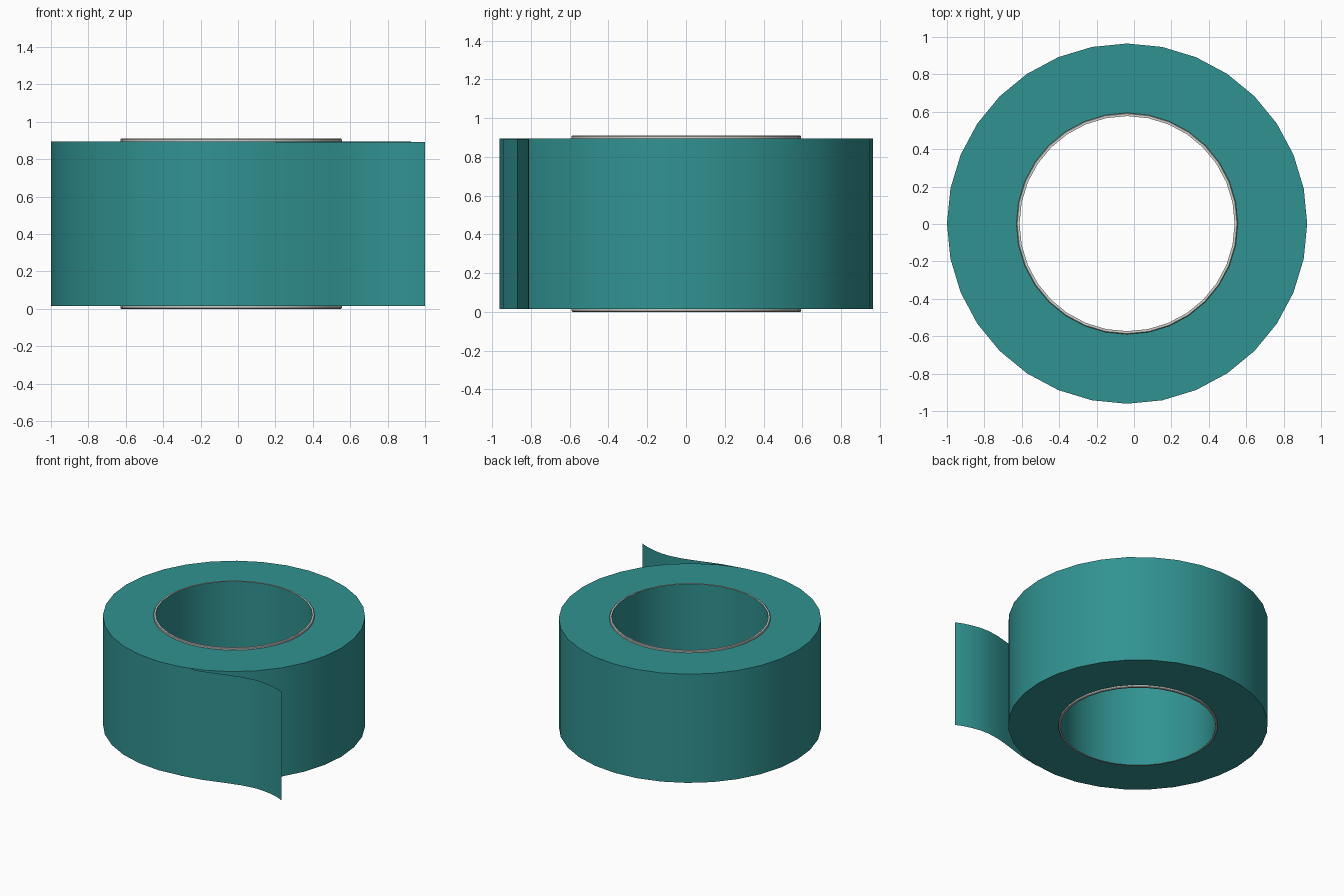
import bpy, bmesh, math

cube = bpy.data.objects.get("Cube")
if cube:
    bpy.data.objects.remove(cube, do_unlink=True)

SIDES = 32
CX, CY = -0.037, 0.002
OUTER, HOLE, CORE = 0.963, 0.575, 0.592
LOW, HIGH, TOP = 0.015, 0.895, 0.91


def material(name, rgb):
    mat = bpy.data.materials.new(name)
    mat.use_nodes = True
    mat.diffuse_color = (*rgb, 1)
    mat.node_tree.nodes["Principled BSDF"].inputs["Base Color"].default_value = (*rgb, 1)
    return mat


def finish(name, bm, mats, angle):
    mesh = bpy.data.meshes.new(name)
    bm.to_mesh(mesh)
    bm.free()
    obj = bpy.data.objects.new(name, mesh)
    bpy.context.collection.objects.link(obj)
    for mat in mats:
        mesh.materials.append(mat)
    bpy.ops.object.select_all(action='DESELECT')
    obj.select_set(True)
    bpy.context.view_layer.objects.active = obj
    bpy.ops.object.shade_smooth_by_angle(angle=math.radians(angle))
    return obj


def lathe(profile, sides=SIDES):
    """Revolve a closed (radius, height) profile about the roll axis."""
    bm = bmesh.new()
    rings = []
    for r, z in profile:
        angles = [2 * math.pi * i / sides for i in range(sides)]
        rings.append([bm.verts.new((CX + r * math.cos(a), CY + r * math.sin(a), z)) for a in angles])
    for k, ring in enumerate(rings):
        above = rings[(k + 1) % len(rings)]
        for i in range(sides):
            j = (i + 1) % sides
            bm.faces.new((ring[i], ring[j], above[j], above[i]))
    bmesh.ops.recalc_face_normals(bm, faces=bm.faces)
    return bm


teal = material("teal_tape", (0.03, 0.29, 0.285))
card = material("pale_grey_card", (0.62, 0.62, 0.59))

# Wound tape
finish("tape_roll", lathe([(CORE, LOW), (OUTER, LOW), (OUTER, HIGH), (CORE, HIGH)]), [teal], 30)

# Core tube: pale rims, teal inner wall
bm = lathe([(HOLE, 0), (CORE - 0.004, 0), (CORE, 0.004), (CORE, TOP - 0.004),
            (CORE - 0.004, TOP), (HOLE, TOP)])
for face in bm.faces:
    c = face.calc_center_median()
    inward = face.normal.x * (c.x - CX) + face.normal.y * (c.y - CY) < -0.1
    face.material_index = 1 if inward else 0
finish("core_tube", bm, [card, teal], 30)

# Loose end peeling away in a shallow S curve
path = [(0.151, -0.945), (0.32, -0.913), (0.5, -0.858), (0.62, -0.825),
        (0.73, -0.81), (0.80, -0.813), (0.87, -0.825), (0.94, -0.845), (1.0, -0.872)]
bm = bmesh.new()
columns = [[bm.verts.new((x, y, z)) for z in (LOW, HIGH - 0.002)] for x, y in path]
for (a, b), (c, d) in zip(columns, columns[1:]):
    bm.faces.new((a, c, d, b))
finish("loose_tape_end", bm, [teal], 40)
